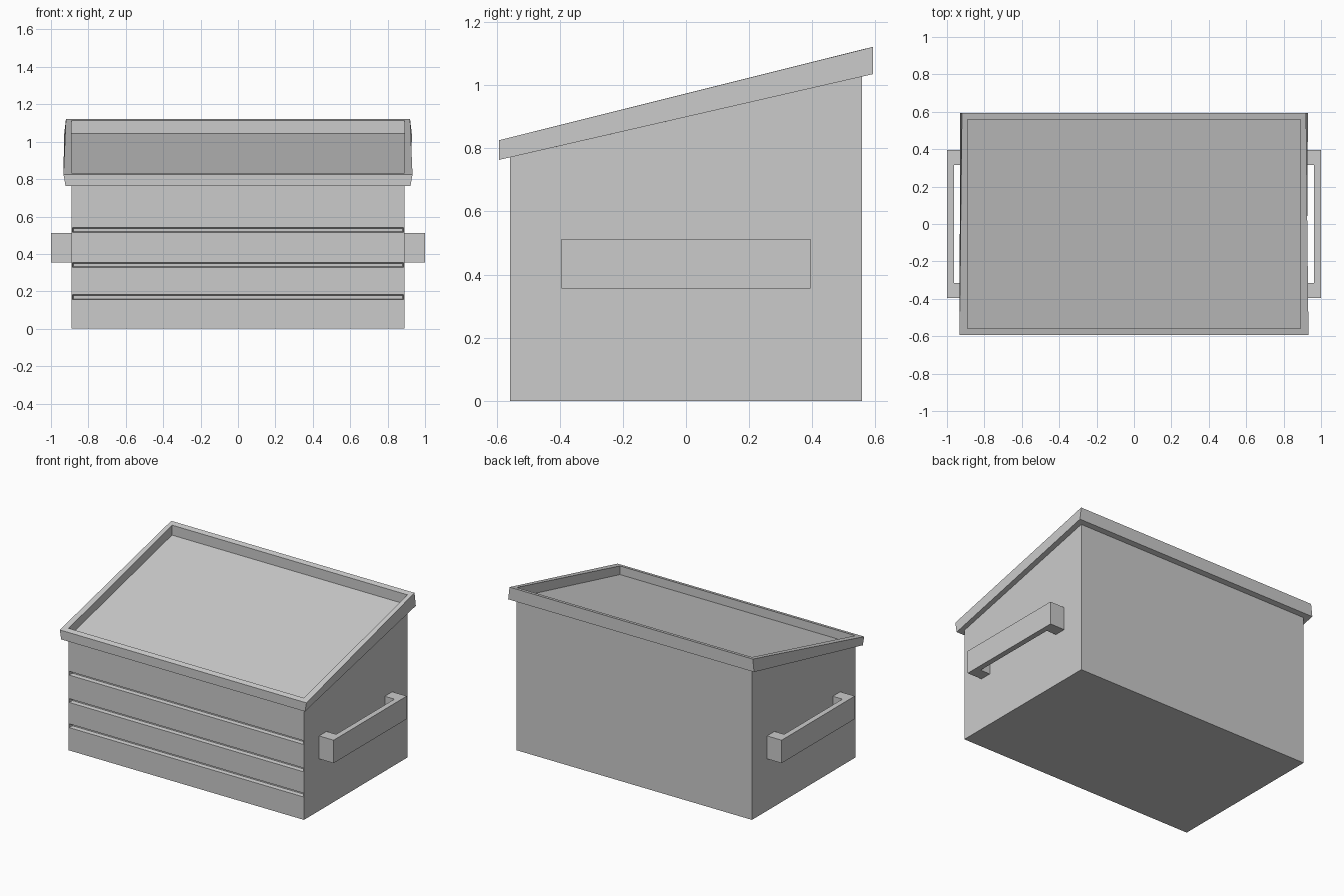
import bpy
import bmesh

cube = bpy.data.objects.get("Cube")
if cube:
    bpy.data.objects.remove(cube, do_unlink=True)

GREY = (0.6, 0.6, 0.6, 1.0)
mat = bpy.data.materials.new("painted_grey")
mat.use_nodes = True
mat.diffuse_color = GREY
mat.node_tree.nodes["Principled BSDF"].inputs["Base Color"].default_value = GREY


def finish(name, bm):
    bmesh.ops.recalc_face_normals(bm, faces=bm.faces)
    mesh = bpy.data.meshes.new(name)
    bm.to_mesh(mesh)
    bm.free()
    mesh.materials.append(mat)
    obj = bpy.data.objects.new(name, mesh)
    bpy.context.collection.objects.link(obj)
    return obj


def loft(name, loops, closed=False):
    """Skin a list of four-cornered loops; cap the ends or close the ring."""
    bm = bmesh.new()
    rings = [[bm.verts.new(p) for p in loop] for loop in loops]
    pairs = list(zip(rings, rings[1:]))
    if closed:
        pairs.append((rings[-1], rings[0]))
    else:
        bm.faces.new(rings[0])
        bm.faces.new(rings[-1])
    for a, b in pairs:
        for i in range(4):
            j = (i + 1) % 4
            bm.faces.new((a[i], a[j], b[j], b[i]))
    return finish(name, bm)


def flat_loop(xf, xb, y, zf, zb):
    """Rectangle seen from above, with its own front and back width and height."""
    return [(-xf, -y, zf), (xf, -y, zf), (xb, y, zb), (-xb, y, zb)]


def upright_loop(x, y, z0, z1):
    return [(-x, y, z0), (x, y, z0), (x, y, z1), (-x, y, z1)]


W, D = 0.89, 0.558

# Body with a sloping top that forms the floor of the lid recess
body = loft("body", [flat_loop(W, W, D, 0, 0),
                     flat_loop(W, W, D, 0.775, 1.045)])

# Three tapered horizontal grooves in the front
for z in (0.156, 0.328, 0.515):
    cutter = loft("groove_cutter", [
        upright_loop(0.886, -D - 0.01, z, z + 0.026),
        upright_loop(0.886, -D, z, z + 0.026),
        upright_loop(0.88, -D + 0.027, z + 0.004, z + 0.022)])
    cutter.hide_render = True
    mod = body.modifiers.new("groove", 'BOOLEAN')
    mod.operation = 'DIFFERENCE'
    mod.solver = 'EXACT'
    mod.object = cutter
    bpy.context.view_layer.objects.active = body
    bpy.ops.object.modifier_apply(modifier=mod.name)
    bpy.data.objects.remove(cutter, do_unlink=True)

# Raised lid rim around the sloping top
loft("lid_rim", [flat_loop(0.922, 0.93, 0.593, 0.763, 1.035),
                 flat_loop(0.933, 0.92, 0.593, 0.825, 1.121),
                 flat_loop(W, W, D, 0.834, 1.113),
                 flat_loop(W, W, D, 0.771, 1.028)], closed=True)

# Side handles: a U-shaped outline extruded upwards
for side, label in ((1, "left"), (-1, "right")):
    half = [(W, 0.315), (0.963, 0.315)]
    outer = [(1.0, 0.395), (W, 0.395)]
    outline = [(W, -0.395), (1.0, -0.395)] + outer + half
    outline += [(x, -y) for x, y in reversed(half)]
    bm = bmesh.new()
    face = bm.faces.new([bm.verts.new((side * x, y, 0.355)) for x, y in outline])
    top = bmesh.ops.extrude_face_region(bm, geom=[face], use_keep_orig=True)
    bmesh.ops.translate(bm, vec=(0, 0, 0.157), verts=[
        v for v in top["geom"] if isinstance(v, bmesh.types.BMVert)])
    finish(label + "_handle", bm)
